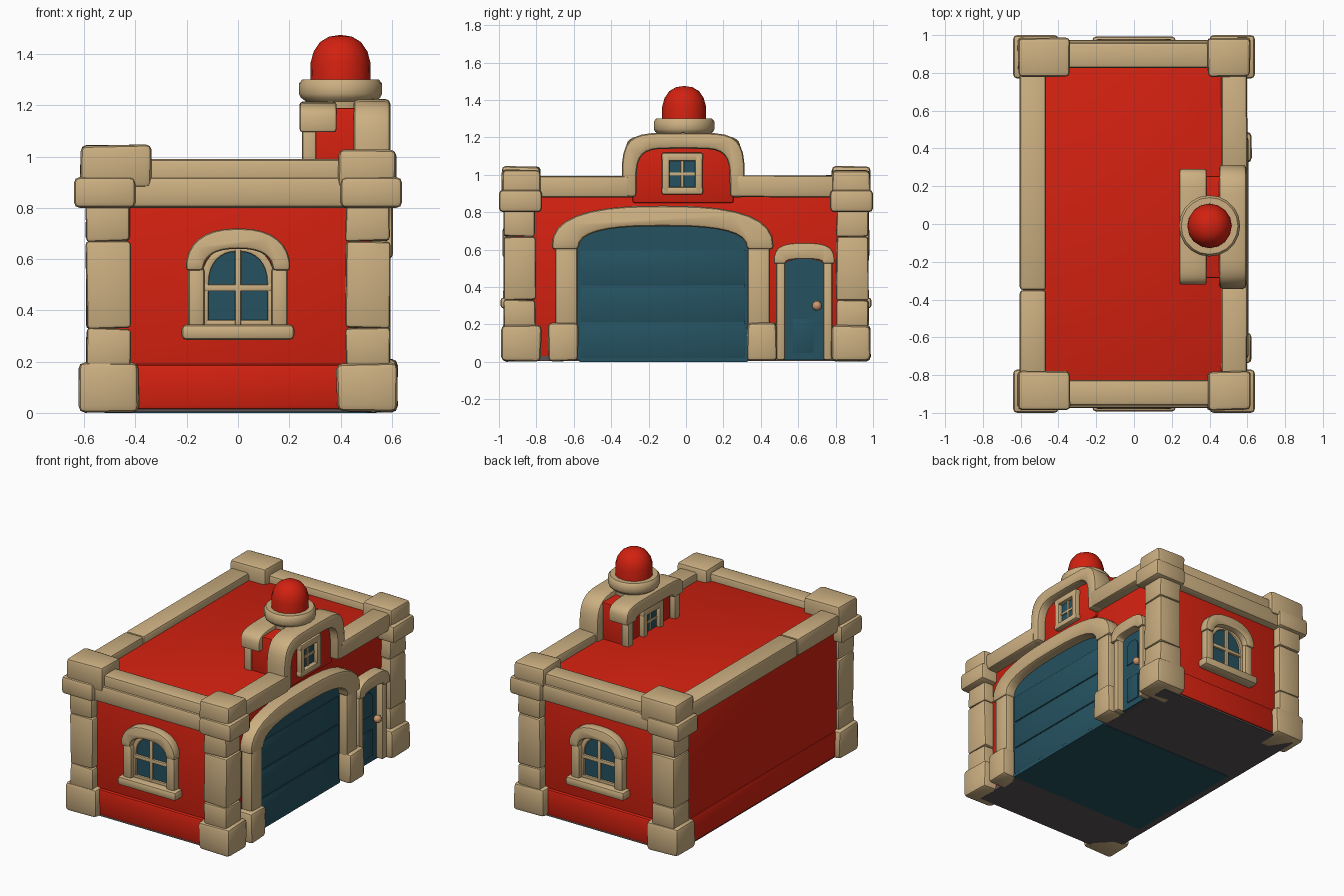
import bpy, bmesh, math, random
from mathutils import Vector

random.seed(4)
if "Cube" in bpy.data.objects:
    bpy.data.objects.remove(bpy.data.objects["Cube"], do_unlink=True)


def material(name, rgb):
    m = bpy.data.materials.new(name)
    m.use_nodes = True
    m.diffuse_color = (*rgb, 1)
    m.node_tree.nodes["Principled BSDF"].inputs["Base Color"].default_value = (*rgb, 1)
    return m


RED = material("red plaster", (0.65, 0.015, 0.005))
STONE = material("tan stone", (0.6, 0.43, 0.22))
TEAL = material("dark teal", (0.018, 0.085, 0.12))
DARK = material("dark floor", (0.1, 0.085, 0.085))
COPPER = material("copper", (0.6, 0.31, 0.16))
made = []


def finish(name, bm, mat, bevel=0.0):
    bmesh.ops.recalc_face_normals(bm, faces=bm.faces)
    bm.normal_update()
    if bevel:
        edges = [e for e in bm.edges if e.calc_face_angle(0) > math.radians(50)]
        bmesh.ops.bevel(bm, geom=edges, offset=bevel, segments=2, profile=0.5,
                        affect='EDGES', clamp_overlap=True)
    me = bpy.data.meshes.new(name)
    bm.to_mesh(me)
    bm.free()
    me.materials.append(mat)
    ob = bpy.data.objects.new(name, me)
    bpy.context.collection.objects.link(ob)
    made.append(ob)
    return ob


def box(name, x, y, z, mat=STONE, bevel=0.018, wobble=0.0):
    bm = bmesh.new()
    bmesh.ops.create_cube(bm, size=1)
    for v in bm.verts:
        v.co = Vector([(r[0] + r[1]) / 2 + c * abs(r[1] - r[0]) + random.uniform(-wobble, wobble)
                       for r, c in zip((x, y, z), v.co)])
    return finish(name, bm, mat, bevel)


def prism(name, pts, face, d, mat=STONE, bevel=0.015):
    """Extrude a (sideways, up) profile along x or y between the two depths d."""
    bm = bmesh.new()
    rings = [[bm.verts.new((k, u, v) if face == 'x' else (u, k, v)) for u, v in pts] for k in d]
    bm.faces.new(rings[0])
    bm.faces.new(rings[1])
    for i in range(len(pts)):
        j = (i + 1) % len(pts)
        bm.faces.new((rings[0][i], rings[0][j], rings[1][j], rings[1][i]))
    return finish(name, bm, mat, bevel)


def curve(c, base, a, b, n, steps=16):
    """Rounded arch line from left to right."""
    pts = []
    for i in range(steps + 1):
        t = math.pi * (1 - i / steps)
        co, si = math.cos(t), max(math.sin(t), 0)
        pts.append((c + a * math.copysign(abs(co) ** (2 / n), co), base + b * si ** (2 / n)))
    return pts


def arch(name, c, base, outer, inner, n, face, d, bevel=0.015):
    pts = curve(c, base, *outer, n) + curve(c, base, *inner, n)[::-1]
    return prism(name, pts, face, d, STONE, bevel)


def panel(name, c, bottom, spring, a, b, n, face, d):
    pts = curve(c, spring, a, b, n) + [(c + a, bottom), (c - a, bottom)]
    return prism(name, pts, face, d, TEAL, 0)


def lathe(name, profile, centre, mat, sides=16):
    bm = bmesh.new()
    vs = [bm.verts.new((r, 0, z)) for r, z in profile]
    es = [bm.edges.new(p) for p in zip(vs, vs[1:])]
    bmesh.ops.spin(bm, geom=vs + es, cent=(0, 0, 0), axis=(0, 0, 1),
                   angle=math.tau, steps=sides, use_duplicate=False)
    bmesh.ops.remove_doubles(bm, verts=bm.verts, dist=0.0005)
    bmesh.ops.translate(bm, verts=bm.verts, vec=(*centre, 0))
    return finish(name, bm, mat)


# Floor and walls
box("floor", (-0.57, 0.52), (-0.93, 0.93), (0.004, 0.03), DARK, 0)
box("garage_floor", (-0.52, 0.54), (-0.57, 0.33), (0, 0.03), TEAL, 0)
box("walls", (-0.575, 0.52), (-0.92, 0.92), (0.012, 0.94), RED, 0.01)
box("back_plinth", (-0.585, -0.5), (-0.86, 0.86), (0.012, 0.19), RED)

for s, side in ((-1, "front"), (1, "rear")):
    box(side + "_plinth", (-0.45, 0.45), (s * 0.94, s * 0.85), (0.012, 0.19), RED)

    # Corner pillars and caps
    for t, end in ((-1, "back"), (1, "street")):
        name = f"{side}_{end}_"
        box(name + "base_block", (t * 0.385, t * 0.62), (s * 0.775, s * 0.985), (0.005, 0.195),
            bevel=0.025, wobble=0.005)
        for i, (z0, z1) in enumerate(((0.18, 0.33), (0.33, 0.67), (0.67, 0.82))):
            box(name + f"pillar_stone_{i}", (t * 0.42, t * 0.592), (s * 0.805, s * 0.975), (z0, z1),
                bevel=0.014, wobble=0.004)
        box(name + "cap_lower", (t * 0.4, t * 0.64), (s * 0.77, s), (0.8, 0.92), bevel=0.022)
        box(name + "cap_upper", (t * (0.34 if t < 0 else 0.39), t * 0.615), (s * 0.78, s * 0.985),
            (0.88, 1.045 if t < 0 else 1.025), bevel=0.022, wobble=0.004)

    # End parapets
    box(side + "_cornice", (-0.6, 0.6), (s * 0.83, s * 0.975), (0.8, 0.92), bevel=0.022)
    box(side + "_parapet", (-0.5, 0.5), (s * 0.825, s * 0.96), (0.88, 0.99))

    # Arched window
    panel(side + "_window_glass", 0, 0.35, 0.5, 0.135, 0.145, 2.3, 'y', (s * 0.9, s * 0.927))
    arch(side + "_window_inner_rim", 0, 0.5, (0.145, 0.155), (0.115, 0.13), 2.3, 'y',
         (s * 0.9, s * 0.94), 0.005)
    arch(side + "_window_arch", 0, 0.555, (0.205, 0.165), (0.135, 0.085), 2.4, 'y',
         (s * 0.9, s * 0.98))
    for t in (-1, 1):
        box(side + "_window_jamb", (t * 0.13, t * 0.195), (s * 0.9, s * 0.97), (0.33, 0.57))
        box(side + "_window_rim_side", (t * 0.115, t * 0.14), (s * 0.9, s * 0.94), (0.34, 0.51), bevel=0.005)
    box(side + "_window_sill", (-0.22, 0.22), (s * 0.9, s * 0.992), (0.285, 0.345))
    box(side + "_window_upright", (-0.012, 0.012), (s * 0.9, s * 0.942), (0.34, 0.64), bevel=0.005)
    box(side + "_window_crossbar", (-0.13, 0.13), (s * 0.9, s * 0.942), (0.475, 0.5), bevel=0.005)
    box(side + "_window_rim_base", (-0.13, 0.13), (s * 0.9, s * 0.94), (0.34, 0.362), bevel=0.005)

# Long parapets
for y0, y1 in ((-0.8, -0.35), (-0.35, 0.8)):
    box("back_parapet", (-0.605, -0.465), (y0, y1), (0.87, 0.99))
for y0, y1 in ((-0.8, -0.3), (0.27, 0.8)):
    box("street_parapet", (0.46, 0.6), (y0, y1), (0.88, 0.995), wobble=0.004)

# Raised gable over the garage
MID = -0.015
box("gable_core", (0.29, 0.535), (MID - 0.27, MID + 0.27), (0.85, 1.19), RED, 0.01)
arch("gable_coping", MID, 0.88, (0.33, 0.345), (0.25, 0.26), 5, 'x', (0.45, 0.595), 0.02)
arch("gable_rear_coping", MID, 1.095, (0.307, 0.12), (0.2, 0.03), 5, 'x', (0.24, 0.385), 0.018)
for t in (-1, 1):
    box("gable_rear_post", (0.25, 0.305), (MID + t * 0.225, MID + t * 0.28), (0.93, 1.12), bevel=0.01)

# Small gable windows on both faces
for s, x in ((1, 0.535), (-1, 0.29)):
    wc = -0.02
    rim, bar = (x - s * 0.02, x + s * 0.035), (x - s * 0.02, x + s * 0.012)
    box("gable_glass", (x - s * 0.02, x + s * 0.005), (wc - 0.075, wc + 0.075), (0.92, 1.09), TEAL, 0)
    for t in (-1, 1):
        box("gable_window_jamb", rim, (wc + t * 0.067, wc + t * 0.108), (0.9, 1.11), bevel=0.01)
    for z0, z1 in ((0.895, 0.935), (1.073, 1.118)):
        box("gable_window_rail", rim, (wc - 0.11, wc + 0.11), (z0, z1), bevel=0.01)
    box("gable_window_upright", bar, (wc - 0.009, wc + 0.009), (0.92, 1.09), bevel=0.004)
    box("gable_window_crossbar", bar, (wc - 0.07, wc + 0.07), (0.995, 1.013), bevel=0.004)

# Beacon on the gable
lathe("beacon_ring", [(0, 1.17), (0.13, 1.17), (0.135, 1.215), (0.155, 1.23), (0.162, 1.245),
                      (0.162, 1.285), (0.15, 1.3), (0, 1.3)], (0.4, -0.01), STONE, 20)
lathe("beacon_dome", [(0.118, 1.28), (0.117, 1.365), (0.105, 1.41), (0.08, 1.447),
                      (0.045, 1.468), (0, 1.475)], (0.4, -0.01), RED)

# Garage door with plank plates and stone arch
GC = -0.125
panel("garage_door", GC, 0.01, 0.6, 0.46, 0.13, 4, 'x', (0.48, 0.535))
for i in range(3):
    z = 0.02 + i * 0.195
    box("garage_plank", (0.53, 0.541), (GC - 0.44, GC + 0.44), (z, z + 0.188), TEAL, 0.003)
arch("garage_arch", GC, 0.6, (0.595, 0.235), (0.45, 0.125), 2.7, 'x', (0.48, 0.605), 0.02)
for t in (-1, 1):
    box("garage_jamb", (0.48, 0.595), (GC + t * 0.455, GC + t * 0.575), (0.18, 0.62))
    box("garage_foot", (0.48, 0.622), (GC + t * 0.452, GC + t * 0.61), (0.005, 0.21),
        bevel=0.022, wobble=0.004)

# Side door with frame and knob
DC = 0.632
panel("side_door", DC, 0.01, 0.5, 0.11, 0.05, 3, 'x', (0.48, 0.535))
panel("side_door_panel", DC - 0.005, 0.33, 0.44, 0.055, 0.055, 2.3, 'x', (0.53, 0.541))
box("side_door_lower_panel", (0.53, 0.541), (DC - 0.06, DC + 0.05), (0.05, 0.23), TEAL, 0.003)
arch("side_door_lintel", DC, 0.525, (0.162, 0.11), (0.1, 0.025), 3.2, 'x', (0.48, 0.595))
for t in (-1, 1):
    box("side_door_jamb", (0.48, 0.58), (DC + t * 0.102, DC + t * 0.15), (0.01, 0.55), bevel=0.012)
bm = bmesh.new()
bmesh.ops.create_uvsphere(bm, u_segments=12, v_segments=8, radius=0.026)
bmesh.ops.translate(bm, verts=bm.verts, vec=(0.565, 0.7, 0.3))
finish("door_knob", bm, COPPER)

# Smooth rounded edges, keep creases crisp
bpy.ops.object.select_all(action='DESELECT')
for ob in made:
    ob.select_set(True)
bpy.context.view_layer.objects.active = made[0]
bpy.ops.object.shade_smooth_by_angle(angle=math.radians(40))
